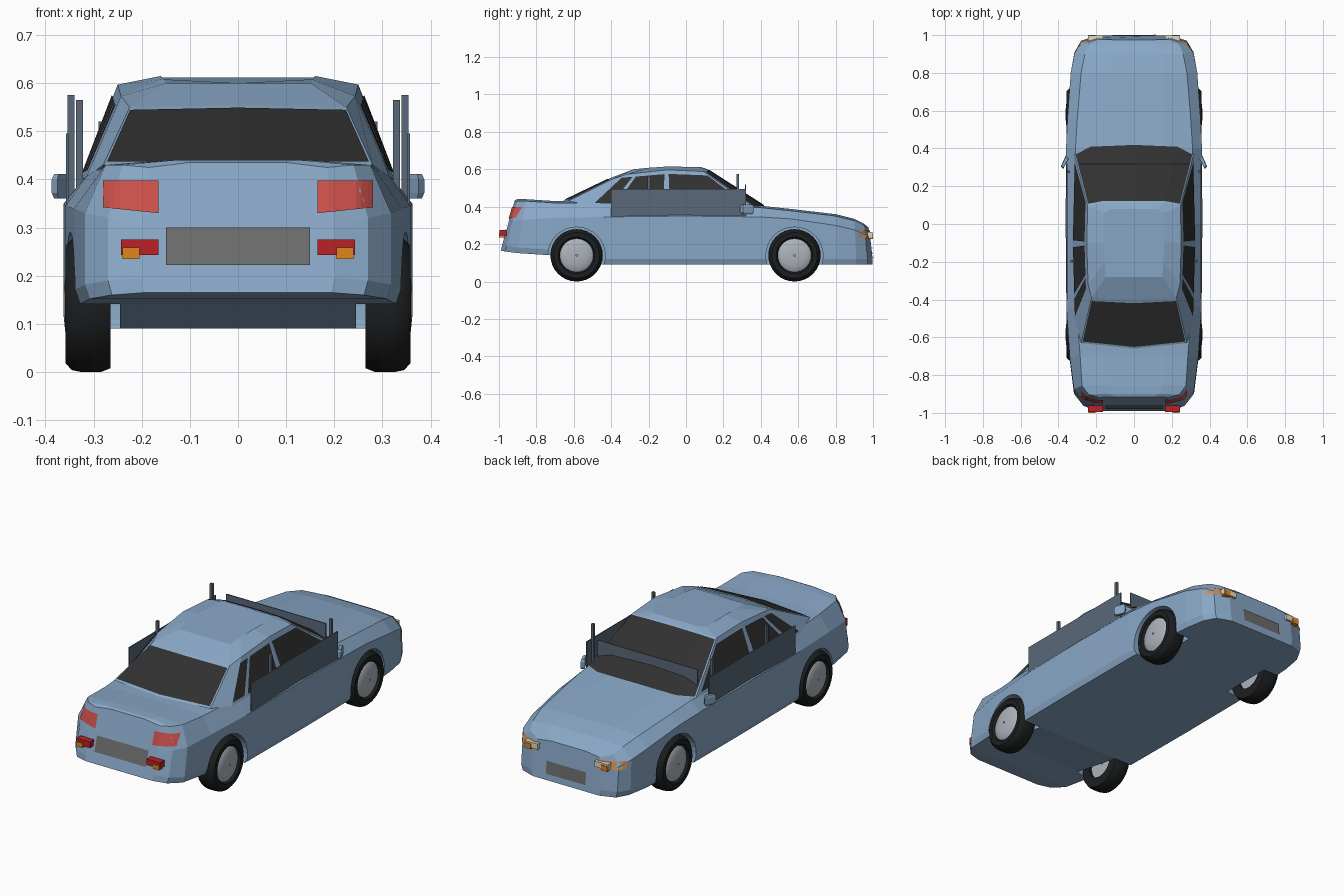
import bpy, bmesh, math
from mathutils import Vector, Matrix
from mathutils.bvhtree import BVHTree

if "Cube" in bpy.data.objects:
    bpy.data.objects.remove(bpy.data.objects["Cube"])


def material(name, r, g, b):
    m = bpy.data.materials.new(name)
    m.diffuse_color = (r, g, b, 1)
    m.use_nodes = True
    m.node_tree.nodes["Principled BSDF"].inputs["Base Color"].default_value = m.diffuse_color
    return m


BLUE = material("body_blue", 0.25, 0.39, 0.57)
SLATE = material("slate", 0.10, 0.14, 0.19)
GLASS = material("dark_glass", 0.03, 0.03, 0.03)
RUBBER = material("rubber", 0.012, 0.013, 0.014)
SILVER = material("silver", 0.42, 0.45, 0.5)
PLATE = material("plate_grey", 0.15, 0.15, 0.15)
PINK = material("tail_red", 0.6, 0.08, 0.07)
RED = material("red", 0.5, 0.015, 0.02)
ORANGE = material("orange", 0.75, 0.24, 0.01)
AMBER = material("amber", 0.6, 0.27, 0.09)
CREAM = material("cream", 0.75, 0.7, 0.55)


def add(name, verts, faces, mat, fix_normals=True):
    me = bpy.data.meshes.new(name)
    me.from_pydata([tuple(v) for v in verts], [], faces)
    if fix_normals:
        bm = bmesh.new()
        bm.from_mesh(me)
        bmesh.ops.remove_doubles(bm, verts=bm.verts, dist=1e-5)
        bmesh.ops.recalc_face_normals(bm, faces=bm.faces)
        bm.to_mesh(me)
        bm.free()
    me.materials.append(mat)
    ob = bpy.data.objects.new(name, me)
    bpy.context.collection.objects.link(ob)
    return ob


def box(name, x, y, z, mat):
    v = [(a, b, c) for a in x for b in y for c in z]
    f = [(0, 1, 3, 2), (4, 6, 7, 5), (0, 4, 5, 1), (2, 3, 7, 6), (0, 2, 6, 4), (1, 5, 7, 3)]
    return add(name, v, f, mat)


def pair(x):
    return [(1, "right", x), (-1, "left", (-x[1], -x[0]))]


def loft(rings):
    n = len(rings[0])
    verts = [p for r in rings for p in r]
    faces = [(i * n + j, i * n + (j + 1) % n, (i + 1) * n + (j + 1) % n, (i + 1) * n + j)
             for i in range(len(rings) - 1) for j in range(n)]
    faces += [tuple(range(n)), tuple(range(len(verts) - n, len(verts)))]
    return verts, faces


# Lower body stations: y low, y top, half width, shoulder width, bottom, waist, top
STATIONS = [
    (-0.99, -0.915, 0.20, 0.185, 0.165, 0.30, 0.435),
    (-0.965, -0.90, 0.27, 0.24, 0.160, 0.32, 0.44),
    (-0.90, -0.855, 0.318, 0.275, 0.152, 0.33, 0.44),
    (-0.72, -0.70, 0.34, 0.285, 0.14, 0.34, 0.43),
    (-0.44, -0.44, 0.358, 0.305, 0.09, 0.345, 0.43),
    (0.0, 0.0, 0.362, 0.315, 0.09, 0.35, 0.42),
    (0.40, 0.40, 0.36, 0.31, 0.09, 0.345, 0.405),
    (0.56, 0.56, 0.352, 0.30, 0.09, 0.335, 0.388),
    (0.80, 0.80, 0.335, 0.28, 0.09, 0.30, 0.36),
    (0.91, 0.90, 0.315, 0.26, 0.09, 0.275, 0.335),
    (0.97, 0.95, 0.28, 0.24, 0.09, 0.25, 0.31),
    (0.998, 0.975, 0.20, 0.18, 0.09, 0.24, 0.29)]
rings = []
for yb, yt, w, ws, zb, zs, zt in STATIONS:
    half = [(w * 0.97, zb), (w, zb + 0.03), (w, zs), (ws, zt - 0.01), (ws * 0.55, zt)]
    sec = half + [(-x, z) for x, z in reversed(half)]
    rings.append([(x, yb + (yt - yb) * max(0, (z - 0.17) / (zt - 0.17)), z) for x, z in sec])
body = add("body", *loft(rings), BLUE)
bm = bmesh.new()
bm.from_mesh(body.data)
tree = BVHTree.FromBMesh(bm)
bm.free()

# Wheel arches
WHEELS = (-0.585, 0.58)
for y in WHEELS:
    for s in (-1, 1):
        bpy.ops.mesh.primitive_cylinder_add(vertices=32, radius=0.153, depth=0.22,
                                            location=(s * 0.355, y, 0.138), rotation=(0, math.pi / 2, 0))
        cutter = bpy.context.object
        cutter.name = "arch_cutter"
        cutter.hide_render = True
        mod = body.modifiers.new("arch", "BOOLEAN")
        mod.object, mod.operation, mod.solver = cutter, "DIFFERENCE", "EXACT"
        bpy.context.view_layer.objects.active = body
        bpy.ops.object.modifier_apply(modifier=mod.name)
        bpy.data.objects.remove(cutter)

# Cabin: base, roof edge and roof top outlines, rear centre to front centre
BASE = [(0, -0.66, 0.43), (0.28, -0.63, 0.43), (0.315, -0.5, 0.405), (0.326, -0.1, 0.40),
        (0.315, 0.37, 0.393), (0.23, 0.415, 0.395), (0, 0.425, 0.40)]
EDGE = [(0, -0.40, 0.555), (0.225, -0.39, 0.55), (0.243, -0.32, 0.573), (0.25, -0.1, 0.597),
        (0.245, 0.095, 0.588), (0.16, 0.11, 0.60), (0, 0.11, 0.602)]
ROOF = [(0, -0.28, 0.60), (0.15, -0.28, 0.60), (0.155, -0.2, 0.608), (0.16, -0.1, 0.615),
        (0.16, 0.06, 0.612), (0.12, 0.08, 0.612), (0, 0.08, 0.612)]


def mirrored(r):
    return r + [(-x, y, z) for x, y, z in r[-2:0:-1]]


add("cabin", *loft([mirrored(r) for r in (BASE, EDGE, ROOF)]), BLUE)


def cabin_point(u, t, s):
    i = min(int(u), 5)
    a = Vector(BASE[i]).lerp(Vector(BASE[i + 1]), u - i)
    b = Vector(EDGE[i]).lerp(Vector(EDGE[i + 1]), u - i)
    c = Vector((0, -0.12, 0.40))
    p = c + (a.lerp(b, t) - c) * 1.012
    return Vector((p.x * s, p.y, p.z))


def window(name, us, t0, t1):
    verts, faces = [], []
    for s in (-1, 1):
        o = len(verts)
        for u in us:
            verts += [cabin_point(u, t0, s), cabin_point(u, t1, s)]
        for k in range(len(us) - 1):
            a = o + 2 * k
            faces.append((a, a + 2, a + 3, a + 1)[::s])
    add(name, verts, faces, GLASS, False)


window("rear_window", [0, 0.97], 0.06, 0.94)
window("quarter_windows", [2.0, 2.24], 0.08, 0.88)
window("rear_door_windows", [2.31, 2.94], 0.08, 0.88)
window("front_door_windows", [3.03, 3.93], 0.08, 0.88)
window("windshield", [4.08, 5, 6], 0.04, 0.97)


# Panels laid on the nose or tail surface
def decal(name, x0, x1, z0, z1, end, mat, n=8, taper=0.0):
    verts, faces = [], []
    for i in range(n + 1):
        f = i / n
        x = x0 + (x1 - x0) * f
        for z in (z0 + taper * f, z1):
            hit = tree.ray_cast(Vector((x, end * 3, z)), Vector((0, -end, 0)))[0]
            y = hit.y if hit else end * 0.88
            verts.append((x, y + end * 0.005, z))
    for i in range(n):
        faces.append((2 * i, 2 * i + 2, 2 * i + 3, 2 * i + 1)[::-int(end * math.copysign(1, x1 - x0))])
    add(name, verts, faces, mat, False)


for s, side in ((1, "right"), (-1, "left")):
    decal(side + "_tail_light", s * 0.165, s * 0.28, 0.33, 0.398, -1, PINK, 10, 0.012)
    decal(side + "_headlight", s * 0.18, s * 0.305, 0.225, 0.272, 1, AMBER, 10, 0.01)
decal("rear_plate", -0.15, 0.15, 0.222, 0.30, -1, PLATE)
decal("front_plate", -0.115, 0.115, 0.125, 0.19, 1, PLATE)

# Small lamp blocks and loose side parts
for s, side, x in pair((0.165, 0.243)):
    box(side + "_rear_lamp", x, (-0.996, -0.96), (0.243, 0.275), RED)
    box(side + "_front_lamp", x, (0.96, 0.997), (0.235, 0.265), CREAM)
for s, side, x in pair((0.205, 0.24)):
    box(side + "_rear_indicator", x, (-1.0, -0.97), (0.235, 0.259), ORANGE)
    box(side + "_front_indicator", x, (0.97, 1.0), (0.228, 0.256), ORANGE)
for s, side, x in pair((0.352, 0.357)):
    box(side + "_side_panel", x, (-0.40, 0.32), (0.345, 0.495), SLATE)
for s, side, x in pair((0.340, 0.354)):
    box(side + "_front_post", x, (0.27, 0.284), (0.36, 0.575), SLATE)
for s, side, x in pair((0.322, 0.336)):
    box(side + "_rear_post", x, (-0.205, -0.191), (0.38, 0.565), SLATE)
box("dash_panel", (-0.29, 0.29), (0.315, 0.32), (0.40, 0.52), SLATE)

# Door mirrors
for s, side in ((1, "right"), (-1, "left")):
    outline = [(0.345, 0.345), (0.362, 0.362), (0.387, 0.305), (0.375, 0.29), (0.357, 0.325)]
    mid = [(s * x, y) for x, y in outline]
    c = (s * 0.366, 0.325)
    small = [(c[0] + (x - c[0]) * 0.75, c[1] + (y - c[1]) * 0.75) for x, y in mid]
    levels = ((small, 0.36), (mid, 0.372), (mid, 0.4), (small, 0.411))
    add(side + "_mirror", *loft([[(x, y, z) for x, y in r] for r, z in levels]), BLUE)

# Wheels: lathed tyre and domed hub
TYRE = [(0.08, 0.335), (0.098, 0.358), (0.122, 0.358), (0.136, 0.345), (0.14, 0.325),
        (0.14, 0.285), (0.132, 0.265), (0.08, 0.265)]
DOME = [(0.092, 0.345), (0.08, 0.353), (0.055, 0.359), (0.025, 0.362), (0.005, 0.3625), (0.005, 0.28), (0.092, 0.28)]


def lathe(name, prof, y, s, mat, n=32):
    rs = [[(s * x, y + r * math.cos(a), 0.14 + r * math.sin(a)) for r, x in prof]
          for a in (2 * math.pi * k / n for k in range(n))]
    verts, faces = loft(rs + [rs[0]])
    ob = add(name, verts, faces[:-2], mat)
    bpy.ops.object.select_all(action="DESELECT")
    ob.select_set(True)
    bpy.context.view_layer.objects.active = ob
    bpy.ops.object.shade_smooth_by_angle(angle=math.radians(40))


for y, end in zip(WHEELS, ("rear", "front")):
    for s, side in ((1, "right"), (-1, "left")):
        lathe(f"{end}_{side}_tyre", TYRE, y, s, RUBBER)
        lathe(f"{end}_{side}_hub", DOME, y, s, SILVER)
